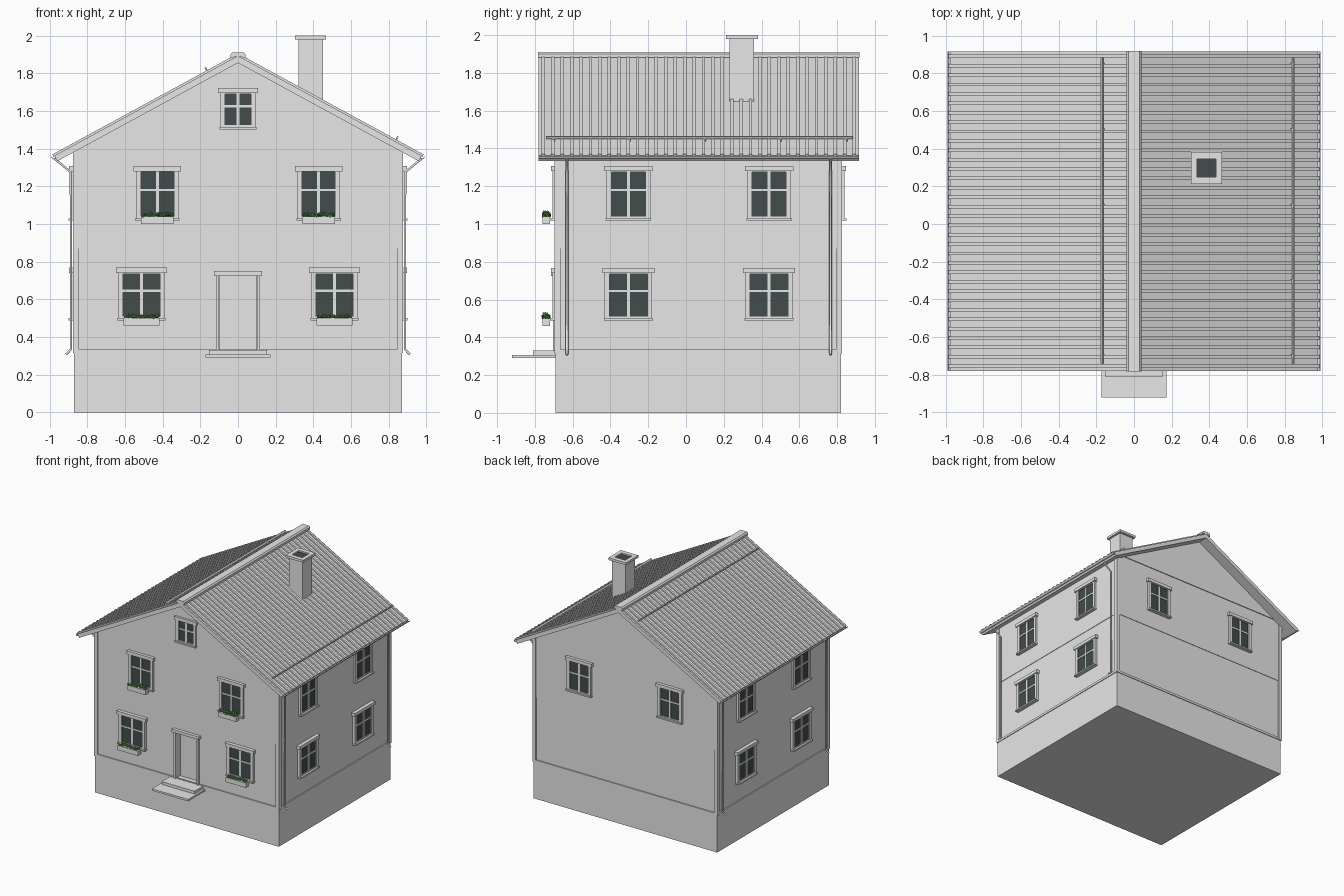
import bpy, bmesh, math, random
from mathutils import Matrix, Vector

random.seed(4)
if "Cube" in bpy.data.objects:
    bpy.data.objects.remove(bpy.data.objects["Cube"])


def material(name, rgb):
    m = bpy.data.materials.new(name)
    m.use_nodes = True
    m.diffuse_color = (*rgb, 1)
    m.node_tree.nodes["Principled BSDF"].inputs["Base Color"].default_value = (*rgb, 1)
    return m


PLASTER = material("pale grey", (0.8, 0.8, 0.8))
GLASS = material("dark glass", (0.055, 0.075, 0.072))
LEAF = material("leaf green", (0.1, 0.28, 0.06))

# Main measures
WX, Y0, Y1 = 0.87, -0.69, 0.82
SLOPE, APEX, EAVE = 0.544, 1.893, 0.975
ROOF_Y0, ROOF_Y1 = -0.78, 0.915
ANGLE = math.atan(SLOPE)


def finish(name, bm, mat):
    bmesh.ops.recalc_face_normals(bm, faces=bm.faces)
    me = bpy.data.meshes.new(name)
    bm.to_mesh(me)
    bm.free()
    me.materials.append(mat)
    ob = bpy.data.objects.new(name, me)
    bpy.context.collection.objects.link(ob)
    return ob


def add_box(bm, lo, hi, matrix=Matrix()):
    lo, hi = Vector(lo), Vector(hi)
    size = Matrix.Diagonal((*(hi - lo), 1))
    bmesh.ops.create_cube(bm, size=1, matrix=matrix @ Matrix.Translation((lo + hi) / 2) @ size)


def boxes(name, parts, mat=PLASTER, matrix=Matrix()):
    bm = bmesh.new()
    for lo, hi in parts:
        add_box(bm, lo, hi, matrix)
    return finish(name, bm, mat)


def prism(name, outline, y0, y1, mat=PLASTER):
    """Extrude an x-z outline along y."""
    bm = bmesh.new()
    face = bm.faces.new([bm.verts.new((x, y0, z)) for x, z in outline])
    new = bmesh.ops.extrude_face_region(bm, geom=[face])["geom"]
    bmesh.ops.translate(bm, vec=(0, y1 - y0, 0),
                        verts=[v for v in new if isinstance(v, bmesh.types.BMVert)])
    return finish(name, bm, mat)


def gable_outline(half, bottom, top):
    eave = top - SLOPE * half
    return [(-half, bottom), (half, bottom), (half, eave), (0, top), (-half, eave)]


# Plinth and walls, the upper storey and gables standing slightly proud
boxes("plinth", [((-WX, Y0, 0), (WX, Y1, 0.32))])
lower = boxes("lower_wall", [((-WX + 0.004, Y0 + 0.004, 0.315), (WX - 0.004, Y1 - 0.004, 0.88))])
prism("upper_wall", gable_outline(WX, 0.87, 1.87), Y0, Y1)
gw = (1.87 - 1.425) / SLOPE
prism("gable_boarding", [(-gw, 1.425), (gw, 1.425), (0, 1.87)], Y0 - 0.007, Y1 + 0.007)

# Base boards and corner boards
base = [((sx * WX - 0.006, Y0, 0.315), (sx * WX + 0.006, Y1, 0.335)) for sx in (-1, 1)]
base += [((-WX, y - 0.006, 0.315), (WX, y + 0.006, 0.335)) for y in (Y0, Y1)]
boxes("base_boards", base)
corners = []
for x in (-0.861, 0.861):
    for y in (Y0 + 0.009, Y1 - 0.009):
        corners.append(((x - 0.016, y - 0.016, 0.315), (x + 0.016, y + 0.016, 1.41)))
boxes("corner_boards", corners)

# Door niche cut from the lower wall
cutter = boxes("door_niche_cutter", [((-0.1, Y0 - 0.1, 0.33), (0.1, Y0 + 0.06, 0.73))])
cutter.hide_render = True
cutter.hide_set(True)
cut = lower.modifiers.new("door_niche", "BOOLEAN")
cut.object, cut.operation, cut.solver = cutter, "DIFFERENCE", "EXACT"
boxes("door", [((-0.098, Y0 + 0.05, 0.33), (0.098, Y0 + 0.062, 0.73))])
boxes("door_frame", [
    ((-0.117, Y0 - 0.015, 0.33), (-0.1, Y0 + 0.02, 0.73)),
    ((0.1, Y0 - 0.015, 0.33), (0.117, Y0 + 0.02, 0.73)),
    ((-0.128, Y0 - 0.024, 0.725), (0.128, Y0 + 0.01, 0.75))])
boxes("door_steps", [((-0.155, -0.81, 0.305), (0.155, Y0 + 0.01, 0.33)),
                     ((-0.172, -0.92, 0.29), (0.172, Y0 + 0.01, 0.306))])

# Facades: local x runs along the wall, local -y points outwards
FACADES = {
    "front": Matrix.Translation((0, Y0, 0)),
    "back": Matrix.Translation((0, Y1, 0)) @ Matrix.Rotation(math.pi, 4, "Z"),
    "left": Matrix.Translation((WX, 0, 0)) @ Matrix.Rotation(math.pi / 2, 4, "Z"),
    "right": Matrix.Translation((-WX, 0, 0)) @ Matrix.Rotation(-math.pi / 2, 4, "Z"),
}


def window(side, label, u, w, z0, z1, bar):
    """Glazed window of half width w, with casing, sash bars, head board and sill."""
    m = FACADES[side] @ Matrix.Translation((u, 0, 0))
    name = f"{side}_{label}_window"
    o = w + 0.026
    boxes(name + "_glass", [((-w, -0.009, z0), (w, 0.006, z1))], GLASS, m)
    boxes(name + "_frame", [
        ((-o, -0.018, z0 - 0.02), (-w, 0.006, z1 + 0.01)),
        ((w, -0.018, z0 - 0.02), (o, 0.006, z1 + 0.01)),
        ((-o, -0.018, z1), (o, 0.006, z1 + 0.01)),
        ((-w, -0.014, z0 - 0.012), (w, 0.006, z0)),
        ((-0.008, -0.014, z0), (0.008, 0, z1)),
        ((-w, -0.014, bar - 0.006), (w, 0, bar + 0.006)),
        ((-o - 0.012, -0.026, z1 + 0.005), (o + 0.012, 0.006, z1 + 0.033)),
        ((-o - 0.004, -0.03, z0 - 0.022), (o + 0.004, 0.006, z0 - 0.01))], PLASTER, m)


def flower_box(label, u, w, z):
    """Planter below a front window with leaves and small blossoms."""
    boxes(label + "_planter", [((u - w, Y0 - 0.07, z), (u + w, Y0 - 0.03, z + 0.04))])
    for part, count, size, lift, mat in (("leaves", 26, 0.012, 0.044, LEAF),
                                         ("blossoms", 6, 0.006, 0.058, PLASTER)):
        bm = bmesh.new()
        for i in range(count):
            x = u + w * 0.92 * (2 * (i + 0.5) / count - 1)
            spot = (x, Y0 - 0.05 + random.uniform(-0.014, 0.014), z + lift + random.uniform(-0.004, 0.01))
            bmesh.ops.create_icosphere(bm, subdivisions=1, radius=size * random.uniform(0.75, 1.1),
                                       matrix=Matrix.Translation(spot))
        finish(f"{label}_{part}", bm, mat)


GROUND = (0.51, 0.735, 0.645)
UPPER = (1.04, 1.275, 1.18)
for tag, s in (("a", -1), ("b", 1)):
    window("front", "ground_" + tag, s * 0.512, 0.098, *GROUND)
    window("front", "upper_" + tag, s * 0.428, 0.088, *UPPER)
    window("back", "upper_" + tag, s * 0.43, 0.088, *UPPER)
    flower_box("ground_" + tag, s * 0.512, 0.096, 0.46)
    flower_box("upper_" + tag, s * 0.428, 0.086, 1.0)
    for y, end in ((-0.305, "fore"), (0.44, "rear")):
        for side, flip in (("left", 1), ("right", -1)):
            if s > 0:
                window(side, "ground_" + end, flip * y, 0.1, *GROUND)
            else:
                window(side, "upper_" + end, flip * y, 0.09, *UPPER)
window("front", "gable", 0, 0.068, 1.525, 1.69, 1.625)

# Roof deck with ends square to the slope
t = 0.033
inner = EAVE - t * math.sin(ANGLE)
drop = t / math.cos(ANGLE)
edge = APEX - SLOPE * EAVE
prism("roof_deck", [(0, APEX), (EAVE, edge), (inner, APEX - drop - SLOPE * inner), (0, APEX - drop),
                    (-inner, APEX - drop - SLOPE * inner), (-EAVE, edge)], ROOF_Y0, ROOF_Y1)

# Standing ribs, gutters, snow rails and ridge cap
length = EAVE / math.cos(ANGLE)
ribs = 34
pitch = (ROOF_Y1 - ROOF_Y0) / ribs
for label, s, rail_x in (("left", 1, 0.835), ("right", -1, 0.16)):
    turn = Matrix.Translation((0, 0, APEX)) @ Matrix.Rotation(s * ANGLE, 4, "Y")
    bars = []
    for i in range(ribs):
        y = ROOF_Y0 + (i + 0.5) * pitch
        x0, x1 = sorted((s * 0.01, s * (length + 0.006)))
        bars.append(((x0, y - 0.009, -0.004), (x1, y + 0.009, 0.011)))
    boxes(label + "_roof_ribs", bars, PLASTER, turn)
    d = s * rail_x / math.cos(ANGLE)
    rail = [((d - 0.004, -0.74, 0.014), (d + 0.004, 0.885, 0.03))]
    rail += [((d - 0.004, y - 0.006, -0.004), (d + 0.004, y + 0.006, 0.02))
             for y in (-0.7, -0.3, 0.1, 0.5, 0.85)]
    boxes(label + "_snow_rail", rail, PLASTER, turn)
    gutter = []
    for r, steps in ((0.014, range(7)), (0.011, range(6, -1, -1))):
        for k in steps:
            a = math.pi * (1 + k / 6)
            gutter.append((s * 0.977 + r * math.cos(a), 1.358 + r * math.sin(a)))
    prism(label + "_gutter", gutter, ROOF_Y0, ROOF_Y1)

    # Downpipes
    for end, y in (("fore", -0.63), ("rear", 0.765)):
        cu = bpy.data.curves.new(f"{label}_{end}_downpipe", "CURVE")
        cu.dimensions, cu.bevel_depth, cu.bevel_resolution, cu.use_fill_caps = "3D", 0.007, 1, True
        path = [(0.975, 1.348), (0.888, 1.275), (0.886, 0.335), (0.912, 0.308)]
        sp = cu.splines.new("POLY")
        sp.points.add(len(path) - 1)
        for p, (x, z) in zip(sp.points, path):
            p.co = (s * x, y, z, 1)
        cu.materials.append(PLASTER)
        bpy.context.collection.objects.link(bpy.data.objects.new(cu.name, cu))

cap = 0.04
prism("ridge_cap", [(-cap, 1.882), (0, 1.89), (cap, 1.882), (cap, 1.9), (0.03, 1.911),
                    (-0.03, 1.911), (-cap, 1.9)], ROOF_Y0 - 0.003, ROOF_Y1 + 0.003)

# Chimney with crown and dark flue
boxes("chimney_shaft", [((0.32, 0.23, 1.6), (0.45, 0.36, 1.982))])
boxes("chimney_crown", [
    ((0.302, 0.213, 1.98), (0.335, 0.382, 2)), ((0.435, 0.213, 1.98), (0.468, 0.382, 2)),
    ((0.335, 0.213, 1.98), (0.435, 0.25, 2)), ((0.335, 0.345, 1.98), (0.435, 0.382, 2))])
boxes("chimney_flue", [((0.335, 0.25, 1.98), (0.435, 0.345, 1.988))], GLASS)
